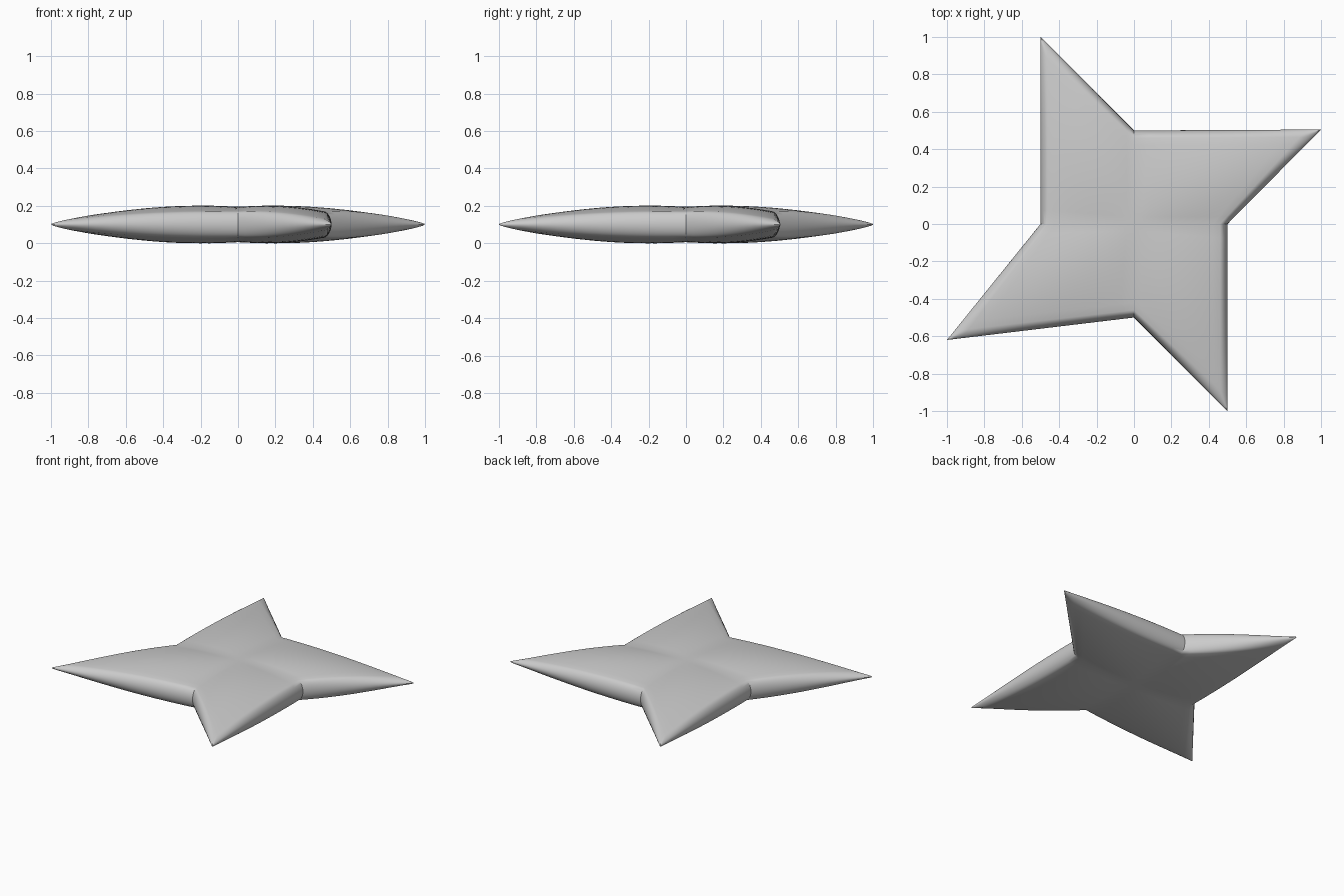
import bpy, bmesh, math
from mathutils import Vector

if "Cube" in bpy.data.objects:
    bpy.data.objects.remove(bpy.data.objects["Cube"])

# Outline of the four-pointed star: notch, tip, notch, tip ...
notches = [Vector(p) for p in ((0.5, 0), (0, 0.5), (-0.5, 0), (0, -0.5))]
tips = [Vector(p) for p in ((1, 0.505), (-0.5, 1), (-1, -0.62), (0.5, -1))]
MID_Z = 0.1
ROUND = 0.08   # share of each blade used by the rounded rim

# Sample positions: even on the blade face, then round over the rim
N, M = 12, 7
steps = [(1 - ROUND) * i / N for i in range(N + 1)]
steps += [1 - ROUND + ROUND * math.sin(math.pi / 2 * i / M) for i in range(1, M + 1)]


def half_thickness(u, v):
    h = 0.095 - 0.03 * (u * u + v * v) - 0.02 * (u * v) ** 2
    h += 0.25 * u * v * (1 - u) * (1 - v)
    t = max(0, (max(u, v) - 1 + ROUND) / ROUND)
    return h * math.sqrt(max(0, 1 - t * t))


# Each blade is a pillowed patch from the centre to its tip, top and bottom
bm = bmesh.new()
for i in range(4):
    a, b, tip = notches[i], notches[(i + 1) % 4], tips[i]
    for side in (1, -1):
        grid = []
        for u in steps:
            row = []
            for v in steps:
                p = a * u * (1 - v) + b * v * (1 - u) + tip * u * v
                row.append(bm.verts.new((p.x, p.y, MID_Z + side * half_thickness(u, v))))
            grid.append(row)
        for r in range(len(steps) - 1):
            for c in range(len(steps) - 1):
                quad = [grid[r][c], grid[r + 1][c], grid[r + 1][c + 1], grid[r][c + 1]]
                bm.faces.new(quad if side > 0 else quad[::-1])
bmesh.ops.remove_doubles(bm, verts=bm.verts, dist=1e-5)
bmesh.ops.recalc_face_normals(bm, faces=bm.faces)

# Stand the star on the floor
low = min(v.co.z for v in bm.verts)
bmesh.ops.translate(bm, verts=bm.verts, vec=(0, 0, -low))

mesh = bpy.data.meshes.new("throwing_star")
bm.to_mesh(mesh)
bm.free()
star = bpy.data.objects.new("throwing_star", mesh)
bpy.context.collection.objects.link(star)
bpy.context.view_layer.objects.active = star
star.select_set(True)
bpy.ops.object.shade_smooth_by_angle(angle=math.radians(30))
